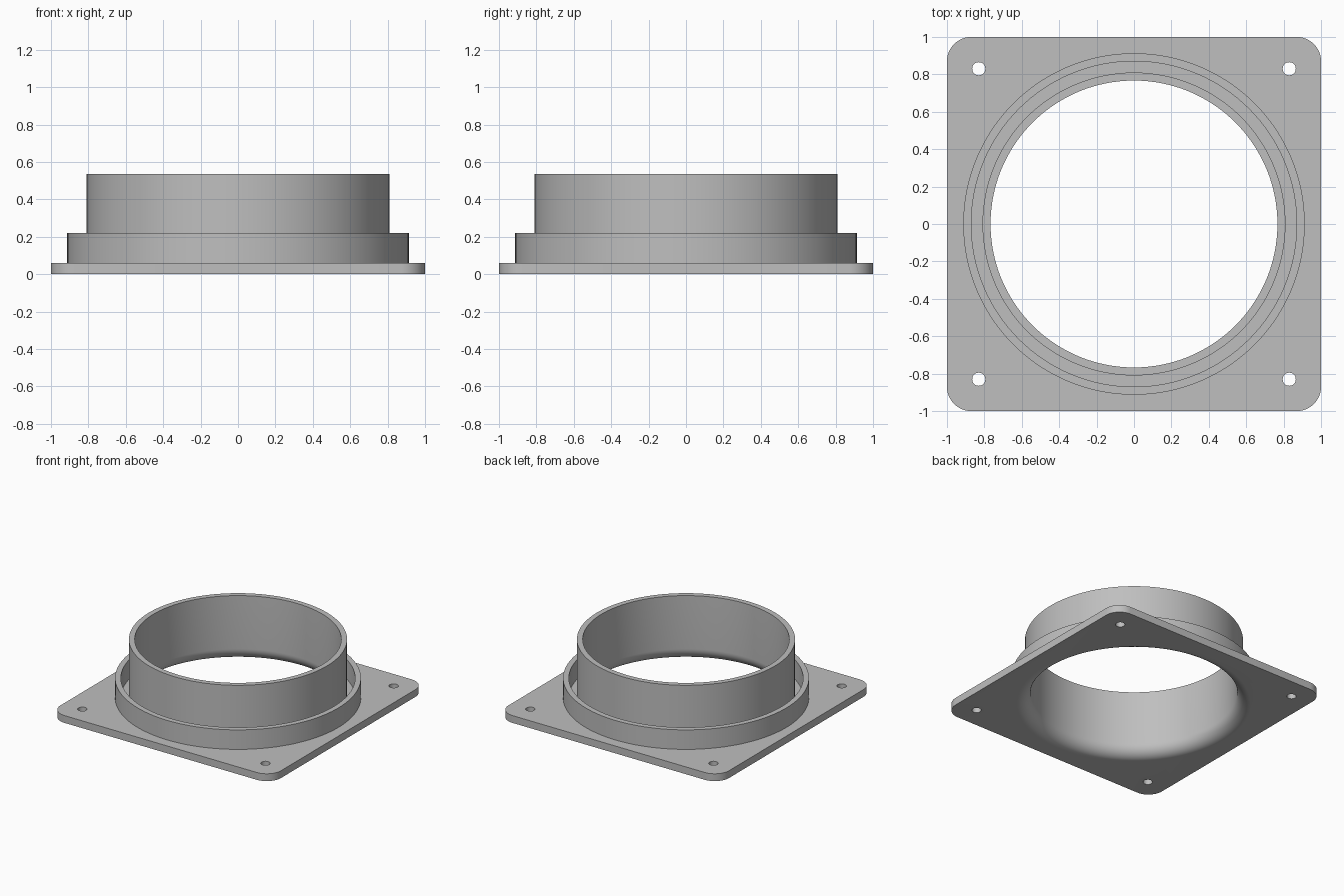
import bpy
import bmesh
from math import sin, cos, pi, radians

cube = bpy.data.objects.get("Cube")
if cube:
    bpy.data.objects.remove(cube, do_unlink=True)

SEGMENTS = 128
PLATE_TOP = 0.06
BORE, TUBE, TUBE_TOP = 0.767, 0.81, 0.537
LIP = 0.1                      # radius of the flared inlet

grey = bpy.data.materials.new("plain grey")
grey.use_nodes = True
colour = (0.52, 0.52, 0.52, 1)
grey.diffuse_color = colour
grey.node_tree.nodes["Principled BSDF"].inputs["Base Color"].default_value = colour


def loop(bm, points, z):
    """Closed ring of vertices and edges at one height."""
    verts = [bm.verts.new((x, y, z)) for x, y in points]
    edges = [bm.edges.new((v, verts[i - 1])) for i, v in enumerate(verts)]
    return verts, edges


def circle(radius, count, cx=0, cy=0):
    return [(cx + radius * cos(2 * pi * i / count),
             cy + radius * sin(2 * pi * i / count)) for i in range(count)]


def wall(bm, a, b):
    """Quads joining two matching rings."""
    for i in range(len(a)):
        bm.faces.new((a[i - 1], a[i], b[i], b[i - 1]))


def lathe(bm, profile, closed=False):
    rings = [loop(bm, circle(r, SEGMENTS), z) for r, z in profile]
    for (a, _), (b, _) in zip(rings, rings[1:]):
        wall(bm, a, b)
    if closed:
        wall(bm, rings[-1][0], rings[0][0])
    return rings


def finish(bm, name):
    bmesh.ops.recalc_face_normals(bm, faces=bm.faces[:])
    mesh = bpy.data.meshes.new(name)
    bm.to_mesh(mesh)
    bm.free()
    mesh.materials.append(grey)
    obj = bpy.data.objects.new(name, mesh)
    bpy.context.collection.objects.link(obj)
    bpy.ops.object.select_all(action='DESELECT')
    obj.select_set(True)
    bpy.context.view_layer.objects.active = obj
    bpy.ops.object.shade_smooth_by_angle(angle=radians(30))
    return obj


# Spigot: flared inlet, bore, rim and outer tube wall
bm = bmesh.new()
steps = 12
profile = [(BORE + LIP - LIP * sin(t), LIP - LIP * cos(t))
           for t in (pi / 2 * i / steps for i in range(steps + 1))]
profile += [(BORE, TUBE_TOP), (TUBE, TUBE_TOP), (TUBE, PLATE_TOP)]
rings = lathe(bm, profile)
bottom_edges, top_edges = list(rings[0][1]), list(rings[-1][1])

# Square plate outline with rounded corners, and four screw holes
corner = 0.13
outline = []
for k in range(4):
    a0 = k * pi / 2
    sx = 1 if k in (0, 3) else -1
    sy = 1 if k < 2 else -1
    for i in range(13):
        a = a0 + pi / 2 * i / 12
        outline.append((sx * (1 - corner) + corner * cos(a),
                        sy * (1 - corner) + corner * sin(a)))
holes = [circle(0.035, 32, sx * 0.83, sy * 0.83)
         for sx in (-1, 1) for sy in (-1, 1)]
for points in [outline] + holes:
    low, low_edges = loop(bm, points, 0)
    high, high_edges = loop(bm, points, PLATE_TOP)
    wall(bm, low, high)
    bottom_edges += low_edges
    top_edges += high_edges

# Plate faces, filled around the openings
for edges in (bottom_edges, top_edges):
    bmesh.ops.triangle_fill(bm, use_beauty=True, use_dissolve=False, edges=edges)
finish(bm, "flanged_spigot")

# Low collar around the spigot, leaving an open groove between them
bm = bmesh.new()
lathe(bm, [(0.87, PLATE_TOP - 0.01), (0.87, 0.22),
           (0.913, 0.22), (0.913, PLATE_TOP - 0.01)], closed=True)
finish(bm, "outer_collar")
